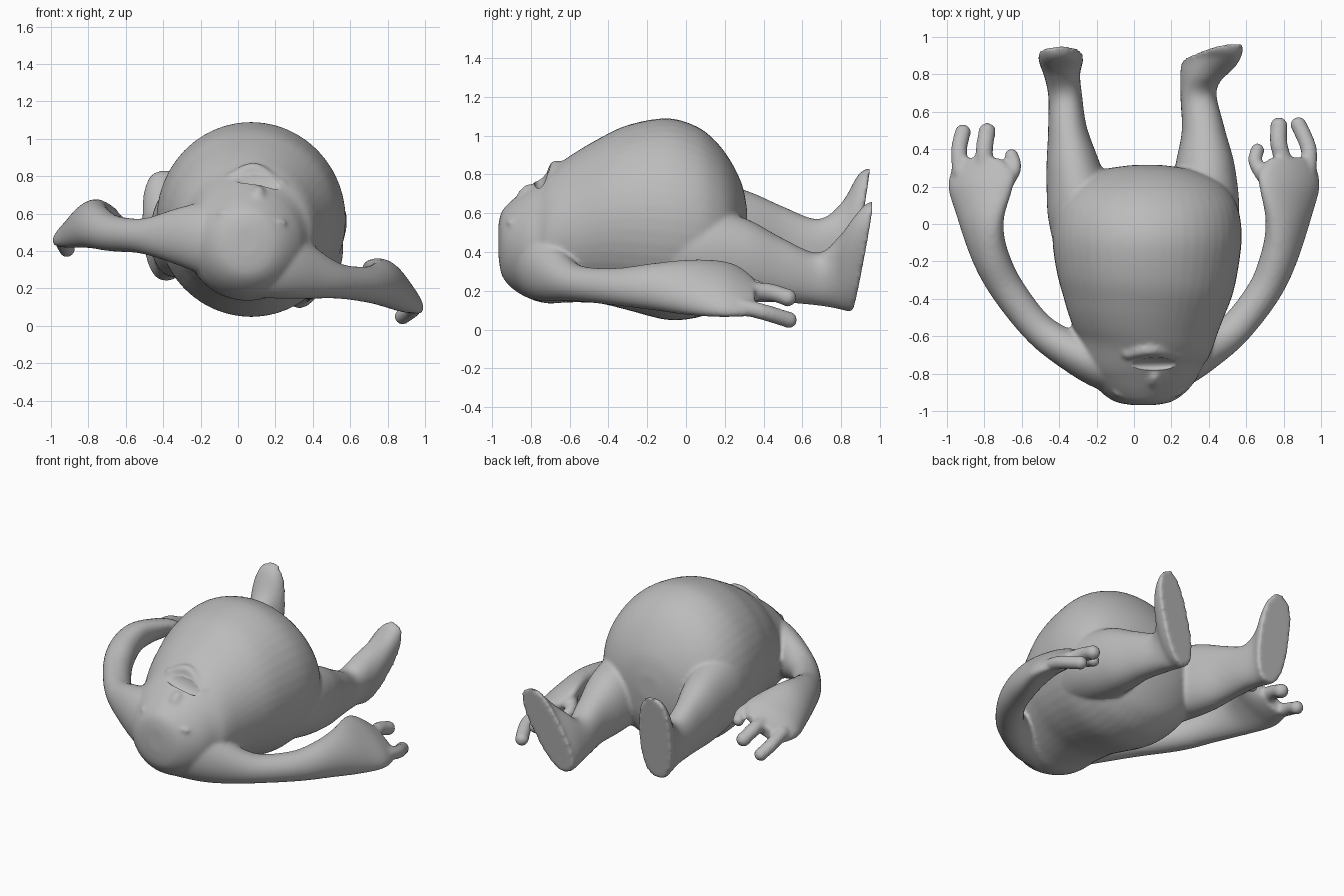
import bpy, bmesh, math
from mathutils import Vector, Matrix

grey = bpy.data.materials.new("plain grey")
grey.diffuse_color = (0.5, 0.5, 0.5, 1)
bm = bmesh.new()


def spline(pts, t):
    """Catmull-Rom value along a list of vectors."""
    i = min(int(t), len(pts) - 2)
    f = t - i
    a, b, c, d = (pts[max(0, min(len(pts) - 1, i + k))] for k in (-1, 0, 1, 2))
    return 0.5 * (2 * b + (c - a) * f + (2 * a - 5 * b + 4 * c - d) * f ** 2
                  + (3 * b - a - 3 * c + d) * f ** 3)


def loft(rows, steps=6, sides=48, square=1.0):
    """Skin oval sections, each given as low point, high point, half width."""
    lows = [Vector(r[0]) for r in rows]
    highs = [Vector(r[1]) for r in rows]
    wide = [Vector((r[2], 0, 0)) for r in rows]
    n = (len(rows) - 1) * steps
    secs = [(spline(lows, k / steps), spline(highs, k / steps),
             max(spline(wide, k / steps).x, 0.005)) for k in range(n + 1)]
    mids = [(s[0] + s[1]) / 2 for s in secs]
    rings = []
    for k, (lo, hi, w) in enumerate(secs):
        tan = mids[min(k + 1, n)] - mids[max(k - 1, 0)]
        v = (hi - lo) / 2
        u = tan.cross(v).normalized() * w
        e = 1 + (square - 1) * k / n      # fuller oval towards the last section
        ring = []
        for j in range(sides):
            c, s = math.cos(2 * math.pi * j / sides), math.sin(2 * math.pi * j / sides)
            ring.append(bm.verts.new(mids[k] + u * math.copysign(abs(c) ** e, c)
                                     + v * math.copysign(abs(s) ** e, s)))
        rings.append(ring)
    faces = [bm.faces.new((r[j], r[(j + 1) % sides], q[(j + 1) % sides], q[j]))
             for r, q in zip(rings, rings[1:]) for j in range(sides)]
    faces += [bm.faces.new(rings[0][::-1]), bm.faces.new(rings[-1])]
    bmesh.ops.recalc_face_normals(bm, faces=faces)


def ball(mesh, centre, size, roll=0, pitch=0):
    m = (Matrix.Translation(centre) @ Matrix.Rotation(roll, 4, 'Y')
         @ Matrix.Rotation(pitch, 4, 'X') @ Matrix.Diagonal((*size, 1)))
    bmesh.ops.create_uvsphere(mesh, u_segments=24, v_segments=14, radius=1, matrix=m)


def tube(pts, r):
    """Round tube with rounded ends."""
    loft([((x, y, z - r), (x, y, z + r), r) for x, y, z in pts], 4, 14)
    for p in (pts[0], pts[-1]):
        ball(bm, p, (r, r, r))


# Belly and head: y, centre x, bottom z, top z, half width
body = [(-.968, .05, .38, .54, .06), (-.95, .05, .28, .61, .15),
        (-.90, .05, .215, .665, .225), (-.82, .05, .165, .73, .29),
        (-.72, .05, .135, .805, .335), (-.60, .06, .14, .895, .375),
        (-.45, .065, .135, .985, .43), (-.30, .07, .10, 1.055, .475),
        (-.10, .07, .05, 1.09, .505), (.05, .07, .06, 1.05, .495),
        (.15, .07, .10, .975, .455), (.23, .07, .17, .87, .38),
        (.29, .07, .30, .745, .24), (.315, .07, .46, .62, .08)]
loft([((x, y, a), (x, y, b), w) for y, x, a, b, w in body])

# Arms: bottom edge, top edge, half thickness, ending in a flat palm
loft([((.08, -.76, .15), (.08, -.76, .60), .16), ((.24, -.735, .145), (.24, -.735, .55), .14),
      ((.38, -.68, .145), (.38, -.68, .44), .105),
      ((.55, -.56, .145), (.53, -.56, .335), .09), ((.72, -.36, .125), (.67, -.36, .315), .09),
      ((.82, -.18, .105), (.73, -.18, .335), .095), ((.91, 0, .085), (.73, 0, .35), .09),
      ((.98, .17, .075), (.685, .17, .345), .075), ((.98, .27, .075), (.67, .27, .315), .062),
      ((.95, .35, .075), (.72, .35, .255), .045)])
loft([((.02, -.76, .24), (.02, -.76, .68), .16), ((-.15, -.745, .26), (-.15, -.745, .67), .145),
      ((-.32, -.685, .325), (-.32, -.685, .63), .11),
      ((-.51, -.565, .385), (-.50, -.565, .575), .088), ((-.69, -.36, .40), (-.65, -.36, .59), .09),
      ((-.81, -.18, .42), (-.72, -.18, .64), .095), ((-.91, 0, .43), (-.72, 0, .665), .09),
      ((-.985, .17, .44), (-.66, .17, .63), .075), ((-.98, .27, .44), (-.64, .27, .60), .062),
      ((-.95, .35, .44), (-.71, .35, .56), .045)])

# Fingers and thumbs
tube([(.93, .28, .12), (.935, .40, .09), (.88, .53, .05)], .044)
tube([(.82, .28, .19), (.775, .42, .195), (.775, .525, .165)], .047)
tube([(.70, .24, .26), (.648, .33, .235), (.66, .395, .205)], .038)
tube([(-.93, .28, .48), (-.935, .40, .45), (-.915, .49, .41)], .044)
tube([(-.80, .28, .53), (-.80, .40, .52), (-.785, .495, .48)], .047)
tube([(-.68, .22, .58), (-.638, .30, .555), (-.655, .365, .525)], .038)

# Legs: hip to ankle, flaring into a flat sole
loft([((.36, -.25, .26), (.38, -.25, .60), .13), ((.35, .05, .18), (.40, .05, .63), .185),
      ((.36, .30, .145), (.40, .30, .575), .16), ((.36, .50, .14), (.38, .50, .47), .115),
      ((.33, .68, .125), (.36, .68, .395), .095), ((.30, .79, .11), (.42, .79, .48), .095),
      ((.30, .84, .10), (.52, .90, .62), .105), ((.30, .86, .105), (.54, .965, .655), .11)],
     square=.78)
loft([((-.28, -.25, .34), (-.25, -.25, .72), .13), ((-.29, .05, .28), (-.27, .05, .77), .18),
      ((-.33, .30, .26), (-.32, .30, .72), .145), ((-.36, .50, .27), (-.35, .50, .635), .105),
      ((-.37, .68, .265), (-.365, .68, .57), .09), ((-.38, .78, .25), (-.385, .80, .65), .095),
      ((-.38, .835, .24), (-.40, .89, .80), .115), ((-.38, .855, .245), (-.405, .95, .835), .12)],
     square=.78)

# Face: upper lip, nose, eyelids
tube([(-.03, -.69, .79), (.04, -.675, .83), (.12, -.67, .83), (.23, -.69, .75)], .036)
ball(bm, (.105, -.835, .68), (.042, .04, .08), .1, -.5)
for x, z in ((-.05, .60), (.20, .56)):
    ball(bm, (x, -.90, z), (.065, .03, .016), .17)

# Fuse everything into one soft skin
mesh = bpy.data.meshes.new("reclining_figure")
bm.to_mesh(mesh)
bm.free()
figure = bpy.data.objects.new("reclining_figure", mesh)
bpy.context.collection.objects.link(figure)
mesh.materials.append(grey)
skin = figure.modifiers.new("skin", 'REMESH')
skin.mode = 'VOXEL'
skin.voxel_size = 0.012
soft = figure.modifiers.new("soften", 'SMOOTH')
soft.factor, soft.iterations = 0.5, 8

# Open mouth
cut = bmesh.new()
ball(cut, (.11, -.75, .795), (.165, .033, .065), .2, -.25)
cut_mesh = bpy.data.meshes.new("mouth_cutter")
cut.to_mesh(cut_mesh)
cut.free()
cut_mesh.materials.append(grey)
cutter = bpy.data.objects.new("mouth_cutter", cut_mesh)
bpy.context.collection.objects.link(cutter)
cutter.hide_render = True
mouth = figure.modifiers.new("mouth", 'BOOLEAN')
mouth.operation, mouth.object = 'DIFFERENCE', cutter

bpy.context.view_layer.objects.active = figure
figure.select_set(True)
cutter.select_set(False)
bpy.ops.object.convert(target='MESH')
bpy.data.objects.remove(cutter)
bpy.ops.object.shade_smooth_by_angle(angle=math.radians(60))
